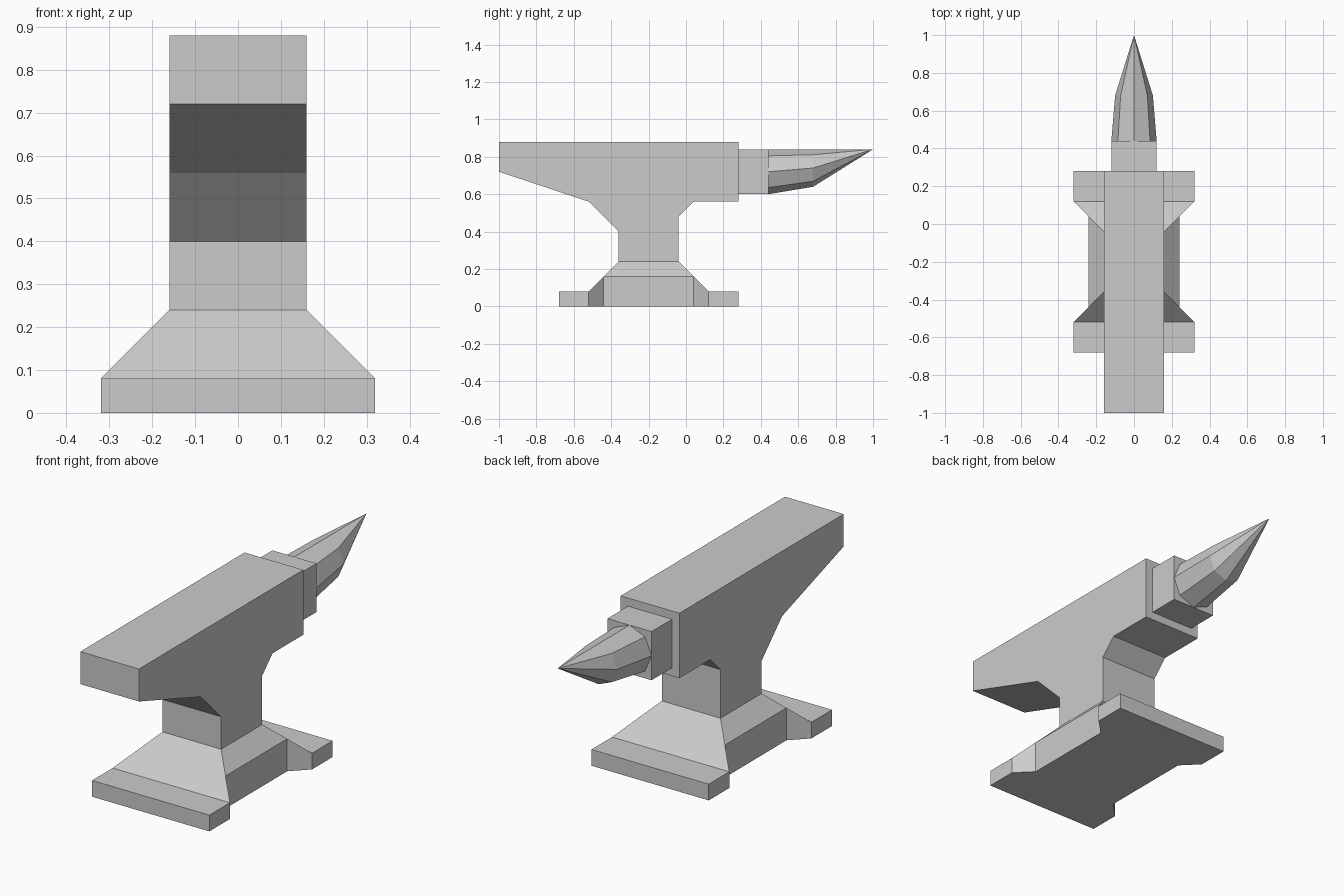
import bpy, bmesh, math
from mathutils import Vector

if "Cube" in bpy.data.objects:
    bpy.data.objects.remove(bpy.data.objects["Cube"])


def finish(name, bm):
    bmesh.ops.remove_doubles(bm, verts=bm.verts, dist=1e-5)
    bmesh.ops.recalc_face_normals(bm, faces=bm.faces)
    mesh = bpy.data.meshes.new(name)
    bm.to_mesh(mesh)
    bm.free()
    obj = bpy.data.objects.new(name, mesh)
    bpy.context.collection.objects.link(obj)
    return obj


def add_face(bm, points):
    return bm.faces.new([bm.verts.new(p) for p in points])


def extrude_profile(name, profile, half_width):
    """Side profile in (y, z), extruded symmetrically along x."""
    bm = bmesh.new()
    face = add_face(bm, [(-half_width, y, z) for y, z in profile])
    ext = bmesh.ops.extrude_face_region(bm, geom=[face])
    moved = [g for g in ext["geom"] if isinstance(g, bmesh.types.BMVert)]
    bmesh.ops.translate(bm, verts=moved, vec=(2 * half_width, 0, 0))
    # the extrude leaves the start face in place as the other cap
    if not any(all(abs(v.co.x + half_width) < 1e-6 for v in f.verts) for f in bm.faces):
        add_face(bm, [(-half_width, y, z) for y, z in profile])
    return finish(name, bm)


# Body: face, heel and waist
extrude_profile("body", [
    (-1, 0.88), (-1, 0.72), (-0.52, 0.56), (-0.36, 0.40), (-0.36, 0.24),
    (-0.04, 0.24), (-0.04, 0.48), (0.04, 0.56), (0.28, 0.56), (0.28, 0.88)], 0.16)

# Step block between body and horn
extrude_profile("step", [(0.28, 0.60), (0.44, 0.60), (0.44, 0.84), (0.28, 0.84)], 0.12)

# Horn: two octagonal rings closing to a raised tip
bm = bmesh.new()
rings = []
for y, z, r in [(0.44, 0.72, 0.12), (0.68, 0.74, 0.10)]:
    rings.append([bm.verts.new((r * math.sin(i * math.pi / 4), y,
                                z + r * math.cos(i * math.pi / 4))) for i in range(8)])
tip = bm.verts.new((0, 1, 0.84))
for i in range(8):
    j = (i + 1) % 8
    bm.faces.new([rings[0][i], rings[0][j], rings[1][j], rings[1][i]])
    bm.faces.new([rings[1][i], rings[1][j], tip])
bm.faces.new(rings[0])
finish("horn", bm)

# Base: notched footprint, its edge heights following a sloped pedestal
yc = -0.20
half = [(0.32, -0.48, 0.08), (0.32, -0.32, 0.08), (0.24, -0.24, 0.16),
        (0.24, 0.24, 0.16), (0.32, 0.32, 0.08), (0.32, 0.48, 0.08)]
right = [Vector((x, y + yc, z)) for x, y, z in half]
left = [Vector((-p.x, p.y, p.z)) for p in reversed(right)]
outline = right + left
bm = bmesh.new()
add_face(bm, [(p.x, p.y, 0) for p in outline])
for i, p in enumerate(outline):
    q = outline[(i + 1) % len(outline)]
    add_face(bm, [(p.x, p.y, 0), (q.x, q.y, 0), q, p])
for s in (-1, 1):
    # foot pad, end slope, side slope
    add_face(bm, [(x, yc + s * y, 0.08) for x, y in
                  [(-0.32, 0.48), (0.32, 0.48), (0.32, 0.32), (-0.32, 0.32)]])
    add_face(bm, [(x, yc + s * abs(x), 0.40 - abs(x)) for x in
                  (-0.32, 0.32, 0.24, 0.16, -0.16, -0.24)])
    add_face(bm, [(s * x, yc + y, 0.40 - x) for x, y in
                  [(0.24, -0.24), (0.24, 0.24), (0.16, 0.16), (0.16, -0.16)]])
add_face(bm, [(x, yc + y, 0.24) for x, y in
              [(-0.16, -0.16), (0.16, -0.16), (0.16, 0.16), (-0.16, 0.16)]])
finish("base", bm)
